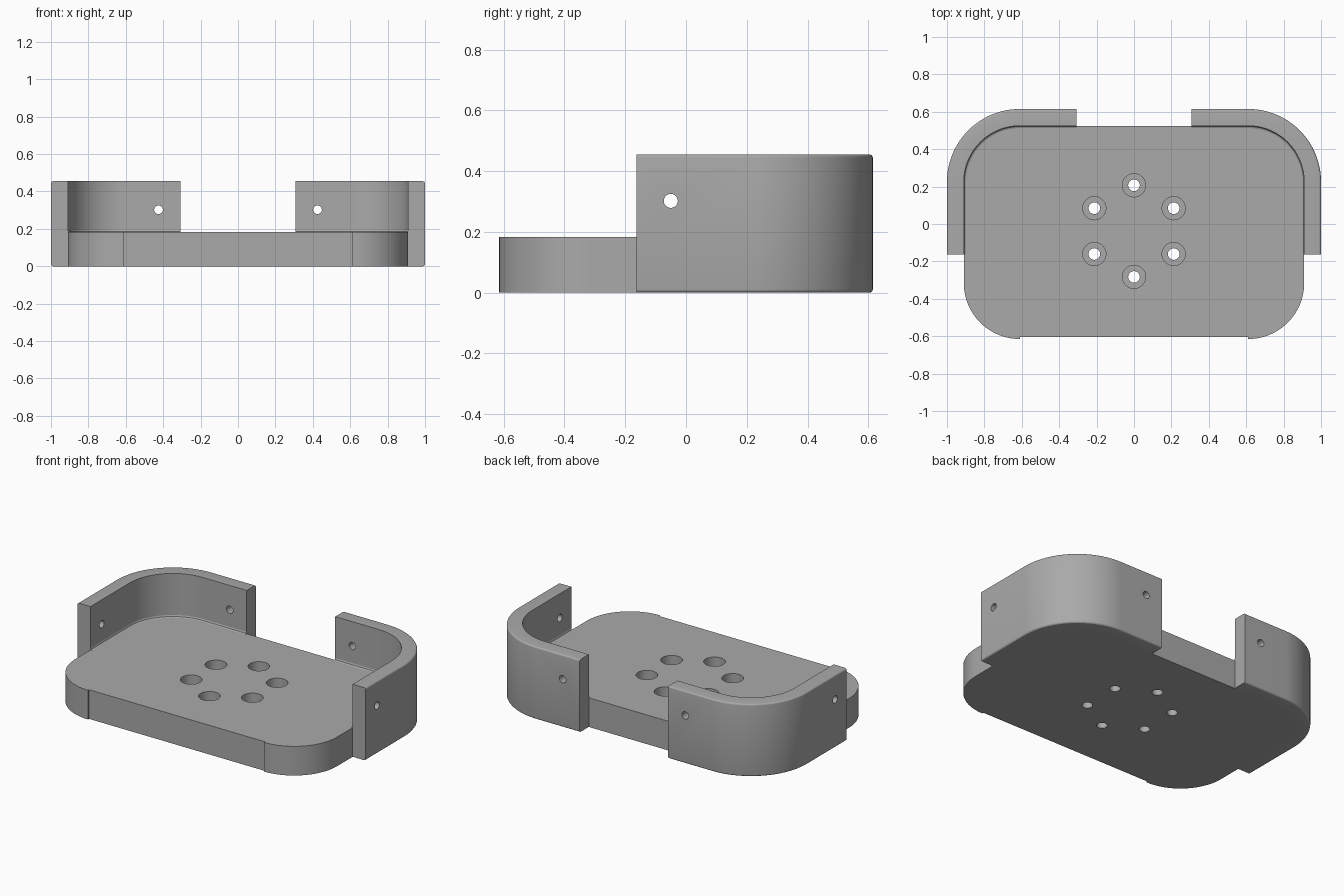
import bpy, bmesh, math
from mathutils import Matrix, Vector

if "Cube" in bpy.data.objects:
    bpy.data.objects.remove(bpy.data.objects["Cube"])

GREY = (0.4, 0.4, 0.4, 1)
grey = bpy.data.materials.new("matte_grey")
grey.use_nodes = True
grey.diffuse_color = GREY
grey.node_tree.nodes["Principled BSDF"].inputs["Base Color"].default_value = GREY

PLATE_TOP, WALL_TOP, WALL = 0.183, 0.455, 0.09
CX, CY, R = 0.61, 0.225, 0.3      # rear corner centre and inner radius
FRONT_CY, FRONT_Y = -0.315, -0.605
ARC = 32


def finish(name, bm):
    bmesh.ops.recalc_face_normals(bm, faces=bm.faces)
    mesh = bpy.data.meshes.new(name)
    bm.to_mesh(mesh)
    bm.free()
    ob = bpy.data.objects.new(name, mesh)
    bpy.context.collection.objects.link(ob)
    mesh.materials.append(grey)
    return ob


def arc(cx, cy, r, start, end):
    steps = [math.radians(start + (end - start) * i / ARC) for i in range(ARC + 1)]
    return [(cx + r * math.cos(a), cy + r * math.sin(a)) for a in steps]


def make_plate():
    # Right half outline, then mirrored; the front edge is set back slightly
    half = [(CX, FRONT_Y)] + arc(CX, FRONT_CY, R, -90, 0) + arc(CX, CY, R, 0, 90)
    outline = half + [(-x, y) for x, y in reversed(half)]
    bm = bmesh.new()
    face = bm.faces.new([bm.verts.new((x, y, 0)) for x, y in outline])
    top = bmesh.ops.extrude_face_region(bm, geom=[face])["geom"]
    bmesh.ops.translate(bm, vec=(0, 0, PLATE_TOP),
                        verts=[v for v in top if isinstance(v, bmesh.types.BMVert)])
    return finish("base_plate", bm)


def make_wall(name, side):
    # Section as (outward offset, height): inner fillet, rounded outer edges
    b = 0.012
    section = [(0, 0), (0, PLATE_TOP - b), (-b, PLATE_TOP), (-b * 0.3, PLATE_TOP + b * 0.3),
               (0, PLATE_TOP + b), (0, WALL_TOP)]
    for i in range(5):
        a = math.radians(90 - 22.5 * i)
        section.append((WALL - b + b * math.cos(a), WALL_TOP - b + b * math.sin(a)))
    for i in range(5):
        a = math.radians(-22.5 * i)
        section.append((WALL - b + b * math.cos(a), b + b * math.sin(a)))
    bm = bmesh.new()
    columns = []
    for off, z in section:
        path = [(R + CX + off, -0.163)] + arc(CX, CY, R + off, 0, 90) + [(0.307, CY + R + off)]
        columns.append([bm.verts.new((side * x, y, z)) for x, y in path])
    for p, q in zip(columns, columns[1:] + columns[:1]):
        for i in range(len(p) - 1):
            bm.faces.new((p[i], p[i + 1], q[i + 1], q[i]))
    for end in (0, -1):
        bm.faces.new([c[end] for c in columns])
    return finish(name, bm)


def cut(ob, holes):
    # Each hole is (centre, axis, radius, length)
    bm = bmesh.new()
    for centre, axis, radius, length in holes:
        turn = Vector((0, 0, 1)).rotation_difference(Vector(axis)).to_matrix().to_4x4()
        bmesh.ops.create_cone(bm, cap_ends=True, segments=40, radius1=radius, radius2=radius,
                              depth=length, matrix=Matrix.Translation(centre) @ turn)
    cutter = finish("hole_cutter", bm)
    cutter.hide_render = True
    bpy.context.view_layer.objects.active = ob
    mod = ob.modifiers.new("holes", 'BOOLEAN')
    mod.operation, mod.solver, mod.object = 'DIFFERENCE', 'EXACT', cutter
    bpy.ops.object.modifier_apply(modifier=mod.name)
    bpy.data.objects.remove(cutter)


# Base plate with a ring of six counterbored screw holes
plate = make_plate()
ring = []
for i in range(6):
    a = math.radians(30 + 60 * i)
    ring.append((0.245 * math.cos(a), -0.038 + 0.245 * math.sin(a)))
cut(plate, [((x, y, PLATE_TOP), (0, 0, 1), 0.062, 0.2) for x, y in ring])
cut(plate, [((x, y, 0.1), (0, 0, 1), 0.031, 0.6) for x, y in ring])

# Two curved corner walls, each with a side hole and a back hole
parts = [plate]
for name, side in (("left_corner_wall", 1), ("right_corner_wall", -1)):
    wall = make_wall(name, side)
    cut(wall, [((side * 0.955, -0.05, 0.302), (1, 0, 0), 0.023, 0.3),
               ((side * 0.425, 0.57, 0.302), (0, 1, 0), 0.023, 0.3)])
    parts.append(wall)

# Smooth the curves, keep the edges crisp
bpy.ops.object.select_all(action='DESELECT')
for ob in parts:
    ob.select_set(True)
bpy.context.view_layer.objects.active = plate
bpy.ops.object.shade_smooth_by_angle(angle=math.radians(15))
